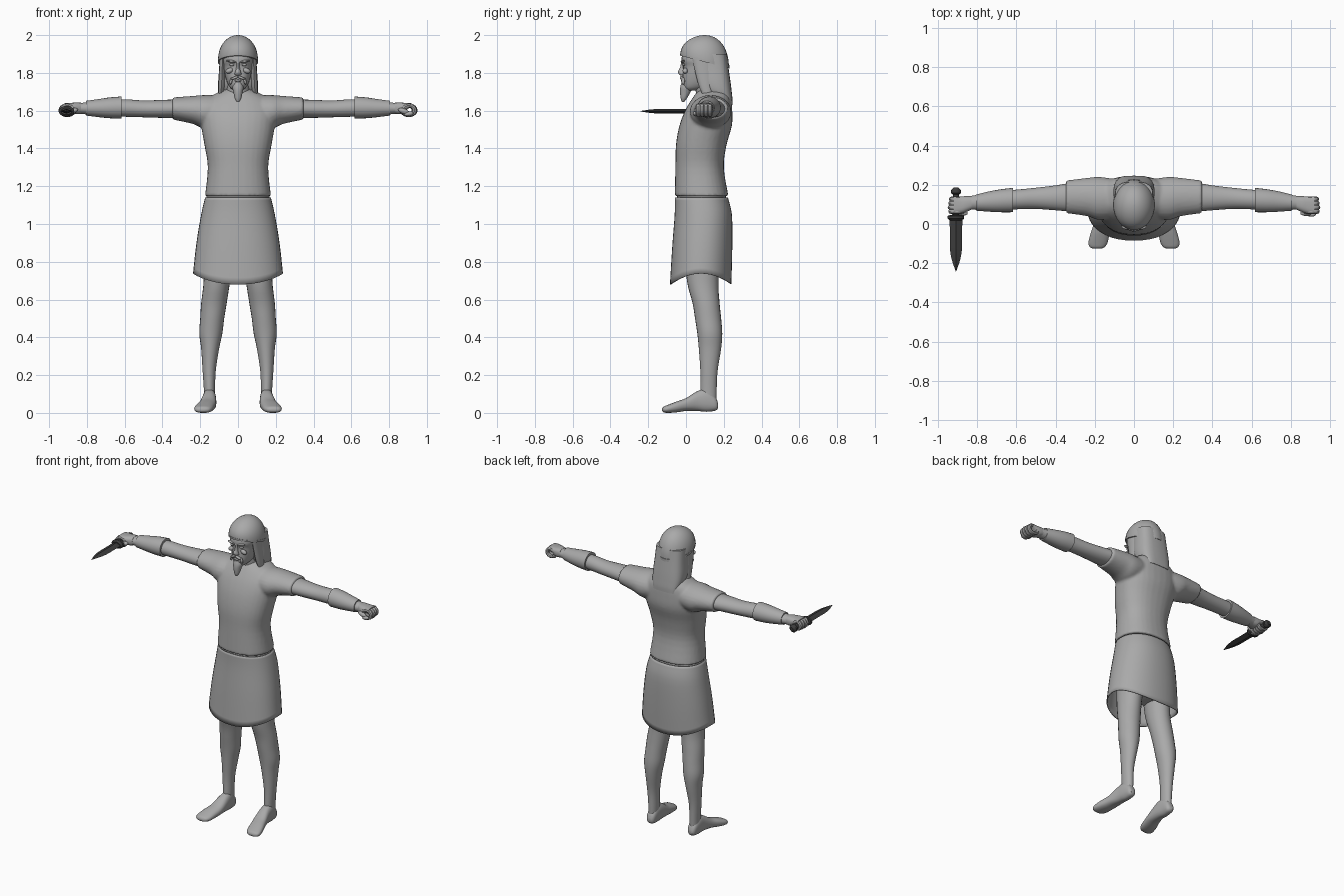
import bpy, bmesh, math
from mathutils import Matrix, Vector

cube = bpy.data.objects.get("Cube")
if cube:
    bpy.data.objects.remove(cube)


def material(name, value):
    m = bpy.data.materials.new(name)
    m.use_nodes = True
    m.diffuse_color = (value, value, value, 1)
    m.node_tree.nodes["Principled BSDF"].inputs["Base Color"].default_value = (value, value, value, 1)
    return m


GREY = material("plain grey", 0.4)
IRON = material("dark iron", 0.045)
AXES = {"X": lambda p, a, b: (p, a, b), "Y": lambda p, a, b: (a, p, b), "Z": lambda p, a, b: (a, b, p)}
parts = []


def refine(rows, steps):
    """Smooth spline through the cross-sections."""
    out = []
    for i in range(len(rows) - 1):
        quad = [rows[max(i - 1, 0)], rows[i], rows[i + 1], rows[min(i + 2, len(rows) - 1)]]
        for k in range(steps):
            t = k / steps
            out.append([b + 0.5 * t * (c - a + t * (2 * a - 5 * b + 4 * c - d + t * (3 * (b - c) + d - a)))
                        for a, b, c, d in zip(*quad)])
    return out + [rows[-1]]


def loft(bm, axis, rows, n=24, steps=4, power=2.0, side=1, caps=True, warp=None):
    """Skin rows of (position, low a, high a, low b, high b) along an axis."""
    def bend(v):
        return math.copysign(abs(v) ** (2 / power), v)
    rings = []
    for p, a0, a1, b0, b1 in refine(rows, steps):
        ring = []
        for k in range(n):
            ang = math.tau * k / n
            co = Vector(AXES[axis](p, (a0 + a1) / 2 + (a1 - a0) / 2 * bend(math.cos(ang)),
                                   (b0 + b1) / 2 + (b1 - b0) / 2 * bend(math.sin(ang))))
            if warp:
                warp(co)
            co.x *= side
            ring.append(bm.verts.new(co))
        rings.append(ring)
    for lo, hi in zip(rings, rings[1:]):
        for k in range(n):
            bm.faces.new((lo[k], lo[(k + 1) % n], hi[(k + 1) % n], hi[k]))
    if caps:
        bm.faces.new(rings[0])
        bm.faces.new(rings[-1])


def blob(bm, centre, radii, turn=0, axis="Y"):
    m = Matrix.Translation(centre) @ Matrix.Rotation(turn, 4, axis) @ Matrix.Diagonal((*radii, 1))
    bmesh.ops.create_uvsphere(bm, u_segments=16, v_segments=10, radius=1, matrix=m)


def ring(bm, centre, major, minor, squash):
    """Finger curled round the y axis."""
    n, k = 20, 8
    grid = [[bm.verts.new((centre[0] + (major + minor * math.cos(v * math.tau / k)) * math.cos(u * math.tau / n),
                           centre[1] + minor * math.sin(v * math.tau / k),
                           centre[2] + squash * (major + minor * math.cos(v * math.tau / k)) * math.sin(u * math.tau / n)))
             for v in range(k)] for u in range(n)]
    for u in range(n):
        for v in range(k):
            w, x = (u + 1) % n, (v + 1) % k
            bm.faces.new((grid[u][v], grid[w][v], grid[w][x], grid[u][x]))


def part(name, bm, mat=GREY):
    bmesh.ops.recalc_face_normals(bm, faces=bm.faces)
    mesh = bpy.data.meshes.new(name)
    bm.to_mesh(mesh)
    bm.free()
    mesh.materials.append(mat)
    ob = bpy.data.objects.new(name, mesh)
    bpy.context.collection.objects.link(ob)
    parts.append(ob)
    return ob


def sym(rows):
    return [(z, -w, w, y0, y1) for z, w, y0, y1 in rows]


# Tunic: torso and short sleeves fused together
bm = bmesh.new()
loft(bm, "Z", sym([(1.147, .175, -.06, .225), (1.3, .16, -.056, .2), (1.42, .178, -.053, .215),
                   (1.52, .195, -.035, .243), (1.6, .2, -.005, .245), (1.66, .165, .03, .24),
                   (1.7, .1, .06, .225), (1.715, .06, .08, .2)]), n=32, power=2.3)
for s in (1, -1):
    loft(bm, "X", [(.04, .04, .22, 1.53, 1.68), (.17, .02, .24, 1.505, 1.683), (.24, .04, .235, 1.53, 1.678),
                   (.347, .055, .222, 1.553, 1.67)], side=s)
tunic = part("tunic", bm)
mod = tunic.modifiers.new("fuse", "REMESH")
mod.mode, mod.voxel_size, mod.use_smooth_shade = "VOXEL", .009, True
mod = tunic.modifiers.new("soften", "SMOOTH")
mod.factor, mod.iterations = .5, 3


# Skirt with a hem that dips at front and back
def hem(co):
    drop = min(1, max(0, (1.05 - co.z) / .31))
    co.z -= .058 * drop * min(1, ((co.y - .08) / .165) ** 2)


bm = bmesh.new()
loft(bm, "Z", sym([(1.14, .174, -.058, .222), (1.05, .195, -.06, .243), (.9, .22, -.073, .245),
                   (.738, .238, -.085, .24)]), n=40, power=2.2, caps=False, warp=hem)
skirt = part("skirt", bm)
mod = skirt.modifiers.new("cloth", "SOLIDIFY")
mod.thickness = .006
# Closed waist and hips under the cloth
bm = bmesh.new()
loft(bm, "Z", sym([(1.16, .165, -.05, .212), (1.0, .17, -.03, .215), (.84, .16, .0, .19), (.76, .08, .04, .15)]))
part("hips", bm)

for s, label in ((1, "left"), (-1, "right")):
    # Leg and foot
    bm = bmesh.new()
    loft(bm, "Z", [(.9, .02, .18, -.01, .19), (.7, .042, .182, .005, .172), (.58, .06, .195, .035, .178),
                   (.5, .073, .2, .048, .186), (.42, .083, .205, .06, .192), (.34, .1, .195, .068, .186),
                   (.22, .118, .187, .076, .167), (.11, .122, .18, .076, .162), (.04, .125, .178, .08, .16)], side=s)
    part(label + "_leg", bm)
    bm = bmesh.new()
    loft(bm, "Y", [(.17, .138, .165, .025, .05), (.155, .123, .178, .012, .085), (.11, .118, .185, .006, .125),
                   (.06, .115, .19, .01, .115), (.0, .116, .205, .01, .078), (-.05, .125, .222, .003, .06),
                   (-.095, .135, .232, .0, .043), (-.118, .15, .225, .003, .033), (-.126, .17, .205, .01, .022)],
         power=2.4, side=s)
    part(label + "_foot", bm)

    # Arm and bracer
    bm = bmesh.new()
    loft(bm, "X", [(.3, .062, .214, 1.562, 1.66), (.4, .07, .197, 1.562, 1.657), (.5, .077, .185, 1.565, 1.654),
                   (.6, .075, .175, 1.568, 1.66), (.72, .07, .165, 1.572, 1.655), (.82, .073, .145, 1.582, 1.642),
                   (.855, .07, .14, 1.584, 1.64)], side=s)
    part(label + "_arm", bm)
    bm = bmesh.new()
    loft(bm, "X", [(.618, .06, .184, 1.558, 1.675), (.68, .06, .177, 1.56, 1.67), (.74, .063, .166, 1.566, 1.661),
                   (.805, .068, .15, 1.574, 1.652)], side=s)
    part(label + "_bracer", bm)

    # Fist: back of hand, four curled fingers and a thumb
    bm = bmesh.new()
    loft(bm, "X", [(.83, .073, .142, 1.585, 1.642), (.86, .06, .142, 1.582, 1.643), (.885, .055, .14, 1.6, 1.641),
                   (.92, .056, .138, 1.622, 1.639)], power=2.6, side=s)
    for i in range(4):
        ring(bm, (s * (.907 - .003 * abs(i - 1)), .064 + i * .021, 1.602), .031, .0125, .82)
    blob(bm, (s * .878, .055, 1.597), (.032, .014, .014), s * .35)
    blob(bm, (s * .905, .049, 1.583), (.024, .012, .012), -s * .2)
    part(label + "_hand", bm)

# Head, neck and face
bm = bmesh.new()
loft(bm, "Z", sym([(1.64, .07, .06, .2), (1.72, .06, .05, .18), (1.8, .06, .05, .18)]))
part("neck", bm)
bm = bmesh.new()
loft(bm, "Z", sym([(1.708, .025, .0, .06), (1.722, .042, -.012, .1), (1.75, .058, -.018, .16), (1.79, .07, -.018, .19),
                   (1.835, .077, -.016, .2), (1.87, .083, -.025, .205), (1.93, .08, -.01, .2)]), power=2.4)
loft(bm, "Z", sym([(1.785, .008, -.03, .0), (1.793, .019, -.037, .0), (1.806, .015, -.042, .0), (1.83, .009, -.031, .0),
                   (1.862, .01, -.025, .0)]), n=12)
for s in (1, -1):
    blob(bm, (s * .034, -.016, 1.861), (.029, .012, .007), -s * .15)
    blob(bm, (s * .033, -.011, 1.843), (.014, .009, .007))
    blob(bm, (s * .045, -.004, 1.812), (.022, .014, .014), s * .4)
    blob(bm, (s * .078, .075, 1.815), (.01, .018, .028))
blob(bm, (0, -.02, 1.758), (.018, .007, .006))
part("head", bm)

# Moustache and pointed beard
bm = bmesh.new()
for s in (1, -1):
    blob(bm, (s * .017, -.022, 1.774), (.022, .011, .007), s * .35)
    blob(bm, (s * .037, -.015, 1.757), (.007, .009, .019), -s * .2)
loft(bm, "Z", sym([(1.646, .006, -.022, -.01), (1.665, .017, -.028, .005), (1.7, .025, -.032, .025),
                   (1.725, .03, -.03, .04), (1.748, .02, -.024, .03)]), n=16)
part("beard", bm)

# Long hair falling to the shoulders
bm = bmesh.new()
loft(bm, "Z", sym([(1.63, .078, .205, .246), (1.66, .09, .165, .246), (1.7, .103, .105, .242), (1.75, .105, .078, .236),
                   (1.82, .1, .072, .226), (1.9, .096, .06, .215)]), power=3)
for s in (1, -1):
    loft(bm, "Z", [(1.69, .078, .105, .085, .14), (1.74, .07, .104, .065, .14), (1.82, .068, .1, .045, .14),
                   (1.89, .065, .097, .03, .14)], n=12, side=s)
part("hair", bm)


# Domed cap, tilted down to the back, with a thin rim
def tilt(co):
    co.z -= (co.y - .098) * .25 * max(0, (2.0 - co.z) / .138)


def dome(t):
    return math.sqrt(max(0, 1 - t ** 2.2))


bm = bmesh.new()
loft(bm, "Z", sym([(1.862 + .138 * t, .105 * dome(t) + .001, .098 - .128 * dome(t), .099 + .128 * dome(t))
                   for t in [math.sin(i * math.pi / 24) for i in range(13)]]), n=32, steps=1, warp=tilt)
part("cap", bm)
bm = bmesh.new()
loft(bm, "Z", sym([(1.858, .107, -.032, .229), (1.872, .107, -.032, .229)]), n=32, steps=1, warp=tilt)
part("cap_rim", bm)

# Dagger held in the right fist
bm = bmesh.new()
X, Z = -.908, 1.597


def bar(rows, **kw):
    loft(bm, "Y", [(y, X - w, X + w, Z - h, Z + h) for y, w, h in rows], **kw)


bar([(.04, .034, .013), (-.04, .031, .013), (-.12, .031, .012), (-.18, .022, .01), (-.242, .001, .001)], n=4, steps=3)
bar([(.046, .03, .02), (.042, .042, .028), (.028, .042, .028), (.018, .03, .018)], n=12, steps=1)
bar([(.04, .016, .016), (.1, .018, .018), (.16, .015, .015)], n=12)
bar([(.148, .014, .014), (.158, .026, .024), (.172, .026, .024), (.186, .012, .012)], n=12, steps=1)
part("dagger", bm, IRON)

# Smooth shading that keeps hard edges
bpy.ops.object.select_all(action="DESELECT")
for ob in parts:
    ob.select_set(True)
bpy.context.view_layer.objects.active = parts[0]
bpy.ops.object.shade_smooth_by_angle(angle=math.radians(40))
